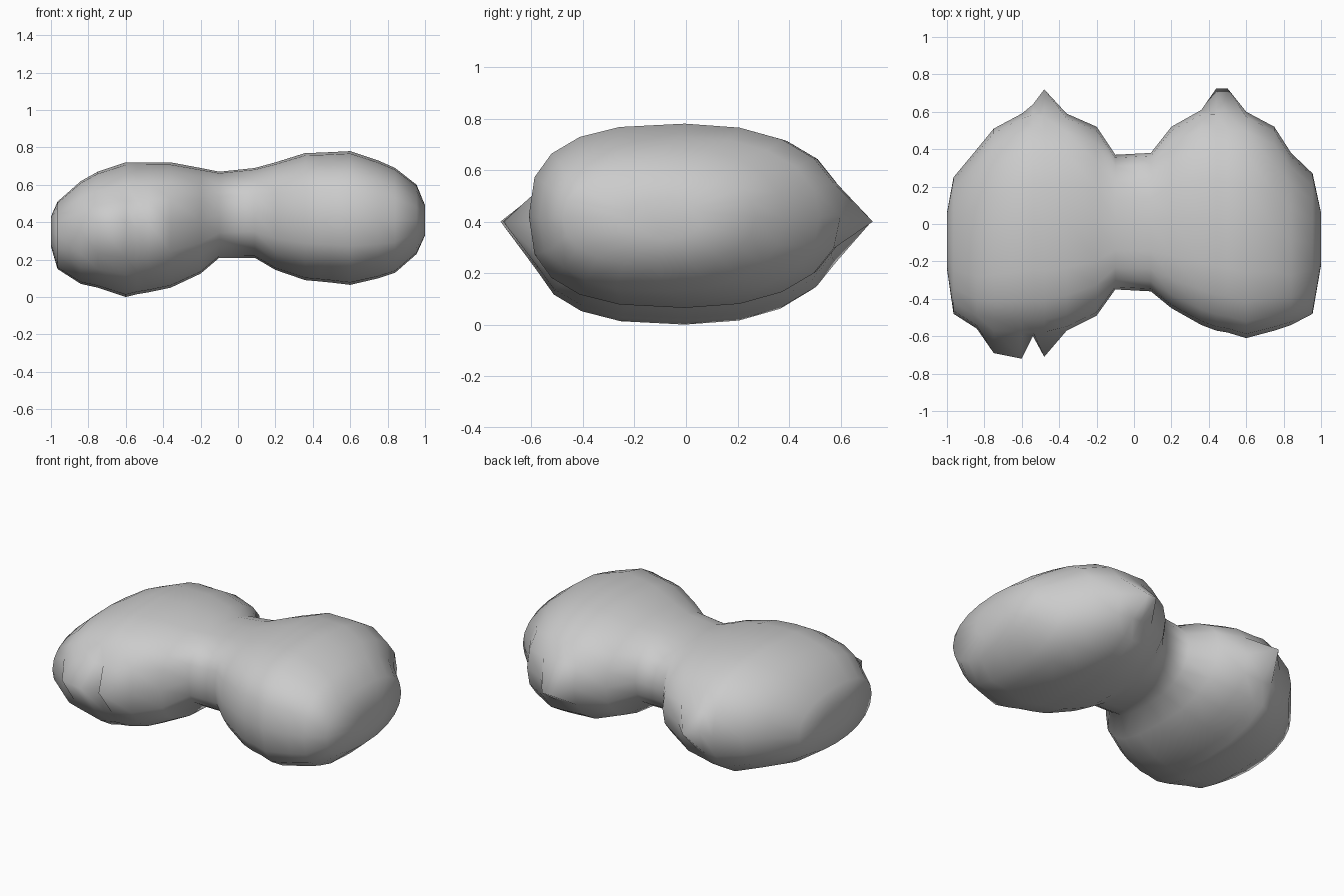
import bpy, bmesh, math

# Cross-sections along x: (x, y front, y back, z bottom, z top)
stations = [
    (-1.00, -0.24, 0.06, 0.27, 0.43),
    (-0.965, -0.48, 0.25, 0.15, 0.51),
    (-0.84, -0.56, 0.40, 0.07, 0.62),
    (-0.75, -0.59, 0.51, 0.05, 0.67),
    (-0.60, -0.60, 0.59, 0.00, 0.72),
    (-0.54, -0.60, 0.61, 0.015, 0.72),
    (-0.48, -0.60, 0.60, 0.025, 0.72),
    (-0.36, -0.57, 0.59, 0.05, 0.72),
    (-0.20, -0.49, 0.52, 0.125, 0.69),
    (-0.10, -0.35, 0.37, 0.21, 0.67),
    (0.09, -0.36, 0.38, 0.21, 0.69),
    (0.20, -0.45, 0.52, 0.145, 0.72),
    (0.36, -0.54, 0.61, 0.09, 0.77),
    (0.44, -0.57, 0.61, 0.083, 0.772),
    (0.50, -0.58, 0.61, 0.077, 0.775),
    (0.60, -0.61, 0.60, 0.065, 0.78),
    (0.75, -0.57, 0.52, 0.10, 0.73),
    (0.84, -0.54, 0.38, 0.13, 0.69),
    (0.955, -0.48, 0.27, 0.23, 0.60),
    (1.00, -0.22, 0.06, 0.33, 0.49),
]
# Small peaks pulled out of the front and back: x -> y of the tip
front_tips = {-0.75: -0.69, -0.60: -0.72, -0.48: -0.71}
back_tips = {-0.54: 0.64, -0.48: 0.72, 0.44: 0.725, 0.50: 0.725}

N = 20


def rounded(v, power):
    return math.copysign(abs(v) ** (2 / power), v) if abs(v) > 1e-6 else 0.0


bm = bmesh.new()
rings = []
for x, y0, y1, z0, z1 in stations:
    cy, ry, cz, rz = (y0 + y1) / 2, (y1 - y0) / 2, (z0 + z1) / 2, (z1 - z0) / 2
    # Lobes are fuller to the front than to the back
    fuller = 2.7 if abs(x) < 0.9 else 2.3
    ring = []
    for i in range(N):
        a = 2 * math.pi * i / N
        c, s = math.cos(a), math.sin(a)
        p = fuller if c < 0 else 2.25
        ring.append(bm.verts.new((x, cy + ry * rounded(c, p), cz + rz * rounded(s, p))))
    if x in back_tips:
        ring[0].co.y, ring[0].co.z = back_tips[x], 0.40
    if x in front_tips:
        ring[N // 2].co.y, ring[N // 2].co.z = front_tips[x], 0.40
    rings.append(ring)

# Skin between the rings
for a, b in zip(rings, rings[1:]):
    for i in range(N):
        j = (i + 1) % N
        bm.faces.new((a[i], a[j], b[j], b[i]))

# Close the two outer ends
bm.faces.new(rings[0])
bm.faces.new(rings[-1])
bmesh.ops.recalc_face_normals(bm, faces=bm.faces)
for f in bm.faces:
    f.smooth = True

mesh = bpy.data.meshes.new("twin_lobe_body")
bm.to_mesh(mesh)
bm.free()
body = bpy.data.objects.new("twin_lobe_body", mesh)
bpy.context.collection.objects.link(body)
